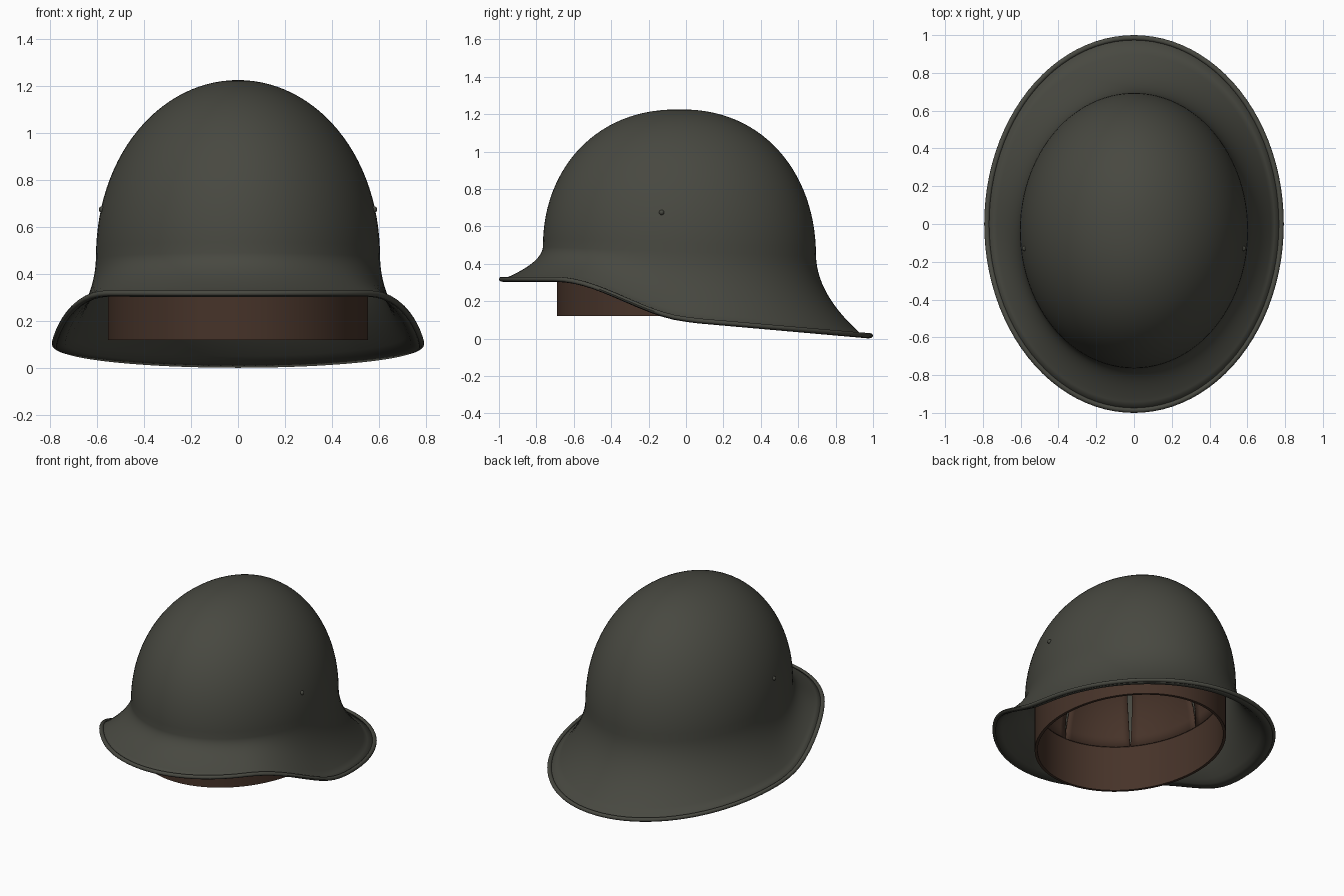
import bpy, bmesh, math

cube = bpy.data.objects.get("Cube")
if cube:
    bpy.data.objects.remove(cube, do_unlink=True)

SEG = 96          # divisions around the helmet
CY = -0.035       # centre of the dome in y
DX, DY = 0.605, 0.73
TOP = 1.226


def material(name, rgb):
    m = bpy.data.materials.new(name)
    m.use_nodes = True
    m.diffuse_color = (*rgb, 1)
    bsdf = m.node_tree.nodes["Principled BSDF"]
    bsdf.inputs["Base Color"].default_value = (*rgb, 1)
    bsdf.inputs["Roughness"].default_value = 0.7
    return m


steel = material("grey green steel", (0.064, 0.065, 0.052))
leather = material("brown leather", (0.062, 0.033, 0.022))


def finish(name, bm, mat, thickness=0):
    bmesh.ops.recalc_face_normals(bm, faces=bm.faces)
    mesh = bpy.data.meshes.new(name)
    bm.to_mesh(mesh)
    bm.free()
    mesh.materials.append(mat)
    ob = bpy.data.objects.new(name, mesh)
    bpy.context.collection.objects.link(ob)
    if thickness:
        mod = ob.modifiers.new("thickness", 'SOLIDIFY')
        mod.thickness = thickness
        mod.offset = -1
    bpy.ops.object.select_all(action='DESELECT')
    ob.select_set(True)
    bpy.context.view_layer.objects.active = ob
    bpy.ops.object.shade_smooth_by_angle(angle=math.radians(40))
    return ob


def loft(bm, rings, wrap=True, closed_section=False):
    """Join rows of points with quads."""
    rows = [[bm.verts.new(p) for p in ring] for ring in rings]
    pairs = list(zip(rows, rows[1:]))
    if closed_section:
        pairs.append((rows[-1], rows[0]))
    n = len(rows[0])
    for a, b in pairs:
        for i in range(n if wrap else n - 1):
            j = (i + 1) % n
            bm.faces.new((a[i], a[j], b[j], b[i]))
    return rows


angles = [2 * math.pi * i / SEG for i in range(SEG)]


def edge_z(y):
    """Height of the brim edge: high visor, sweeping down to the neck guard."""
    t = min(max((y + 0.7) / 0.75, 0), 1)
    return 0.318 - 0.216 * t * t * (3 - 2 * t) - 0.087 * max(y, 0)


def edge_point(a, inset):
    x, y = (0.793 - inset) * math.cos(a), (1 - inset) * math.sin(a)
    return x, y, edge_z(y)


def base_z(a):
    return 0.465 - 0.025 * math.sin(a)


def dome_point(a, phi, sx=DX, sy=DY, top=TOP, base=None):
    """Point on the crown; slightly squarer lengthways than across."""
    z0 = base_z(a) if base is None else base
    c, s = math.cos(phi), math.sin(phi)
    return (sx * c * math.cos(a),
            CY + sy * c ** 0.91 * math.sin(a),
            z0 + (top - z0) * s ** 0.96)


def flare_point(a, t):
    """Concave sweep from the crown wall out to the brim."""
    p0 = dome_point(a, 0)
    ex, ey, ez = edge_point(a, 0.014)
    p2 = (ex + (p0[0] - ex) * 0.2, ey + (p0[1] - ey) * 0.2, ez + 0.016)
    p1 = (p0[0] * 1.01, CY + (p0[1] - CY) * 1.01, (p0[2] + p2[2]) / 2)
    return tuple((1 - t) ** 2 * u + 2 * t * (1 - t) * v + t * t * w
                 for u, v, w in zip(p0, p1, p2))


# Steel shell: crown, flare and brim in one skin
bm = bmesh.new()
rings = [[dome_point(a, math.pi / 2 * (1 - k / 28)) for a in angles] for k in range(1, 29)]
rings += [[flare_point(a, k / 14) for a in angles] for k in range(1, 15)]
rings.append([edge_point(a, 0.014) for a in angles])
rows = loft(bm, rings)
apex = bm.verts.new((0, CY, TOP))
for i in range(SEG):
    bm.faces.new((apex, rows[0][i], rows[0][(i + 1) % SEG]))
finish("helmet_shell", bm, steel, 0.016)

# Rolled edge around the brim
bm = bmesh.new()
rings = []
for k in range(10):
    u = 2 * math.pi * k / 10
    ring = []
    for a in angles:
        x, y, z = edge_point(a, 0.014 + 0.014 * math.cos(u))
        zc = edge_point(a, 0.014)[2]
        ring.append((x, y, zc + 0.013 * math.sin(u)))
    rings.append(ring)
loft(bm, rings, closed_section=True)
finish("rolled_rim", bm, steel)

# Leather headband
bm = bmesh.new()
section = [(0, 0.12), (0, 0.45), (0.018, 0.45), (0.018, 0.12)]
rings = [[((0.554 - d) * math.cos(a), CY + (0.655 - d) * math.sin(a), z) for a in angles]
         for d, z in section]
loft(bm, rings, closed_section=True)
finish("headband", bm, leather)

# Leather liner tongues rising from the headband
bm = bmesh.new()
TONGUES = 8
for n in range(TONGUES):
    mid = 2 * math.pi * (n + 0.5) / TONGUES
    half = math.pi / TONGUES
    rings = []
    for k in range(13):
        w = half * (0.99 - 0.16 * k / 12)
        rings.append([dome_point(mid + w * (i / 5 - 1), 1.25 * k / 12,
                                 0.537, 0.638, 1.02, 0.43) for i in range(11)])
    loft(bm, rings, wrap=False)
finish("liner_tongues", bm, leather, 0.01)

# Side rivets
for side, label in ((1, "left"), (-1, "right")):
    bm = bmesh.new()
    bmesh.ops.create_uvsphere(bm, u_segments=16, v_segments=8, radius=0.014)
    for v in bm.verts:
        v.co = (v.co.x + side * 0.579, v.co.y - 0.13, v.co.z + 0.675)
    finish(label + "_rivet", bm, steel)
